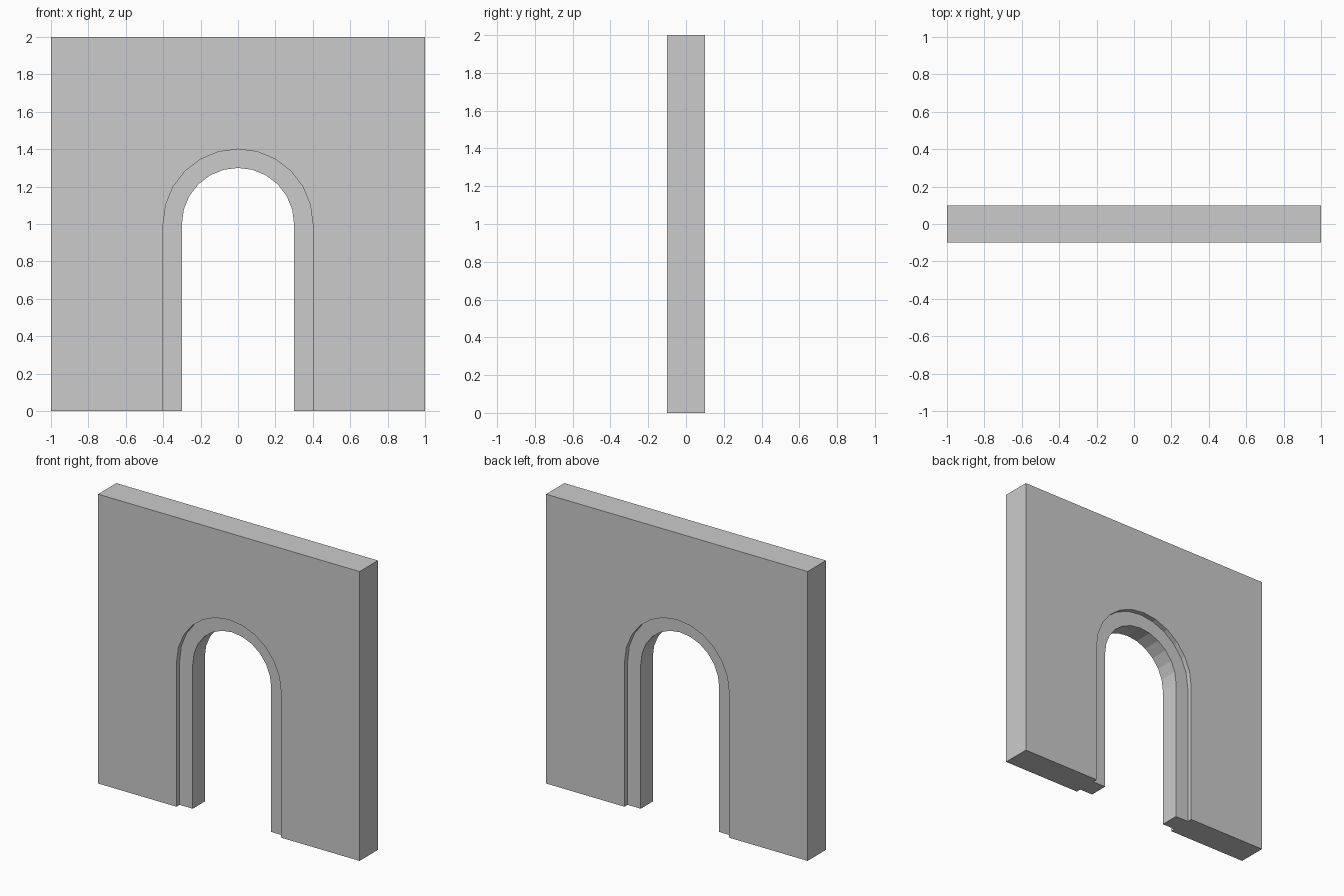
import bpy, bmesh, math

if "Cube" in bpy.data.objects:
    bpy.data.objects.remove(bpy.data.objects["Cube"])

SPRING = 1.0      # height where the arch curve starts
SEGMENTS = 12     # flat facets in each half-circle


def arch_line(radius):
    """Outline of an arched opening, from left foot over the top to right foot."""
    pts = [(-radius, 0.0)]
    for i in range(SEGMENTS + 1):
        a = math.pi * (1 - i / SEGMENTS)
        pts.append((radius * math.cos(a), SPRING + radius * math.sin(a)))
    pts.append((radius, 0.0))
    return pts


def extrude_outline(name, outline, depth):
    """Solid slab with the given x/z outline, centred on y = 0."""
    bm = bmesh.new()
    face = bm.faces.new([bm.verts.new((x, -depth / 2, z)) for x, z in outline])
    result = bmesh.ops.extrude_face_region(bm, geom=[face], use_keep_orig=True)
    moved = [v for v in result["geom"] if isinstance(v, bmesh.types.BMVert)]
    bmesh.ops.translate(bm, verts=moved, vec=(0, depth, 0))
    bmesh.ops.recalc_face_normals(bm, faces=bm.faces)
    mesh = bpy.data.meshes.new(name)
    bm.to_mesh(mesh)
    bm.free()
    obj = bpy.data.objects.new(name, mesh)
    bpy.context.collection.objects.link(obj)
    return obj


# Wall with the wide arched opening
wall = [(-1, 0), (-1, 2), (1, 2), (1, 0)] + arch_line(0.4)[::-1]
extrude_outline("wall", wall, 0.2)

# Thinner door frame, set back from both wall faces
frame = arch_line(0.4) + arch_line(0.3)[::-1]
extrude_outline("arch_frame", frame, 0.132)
